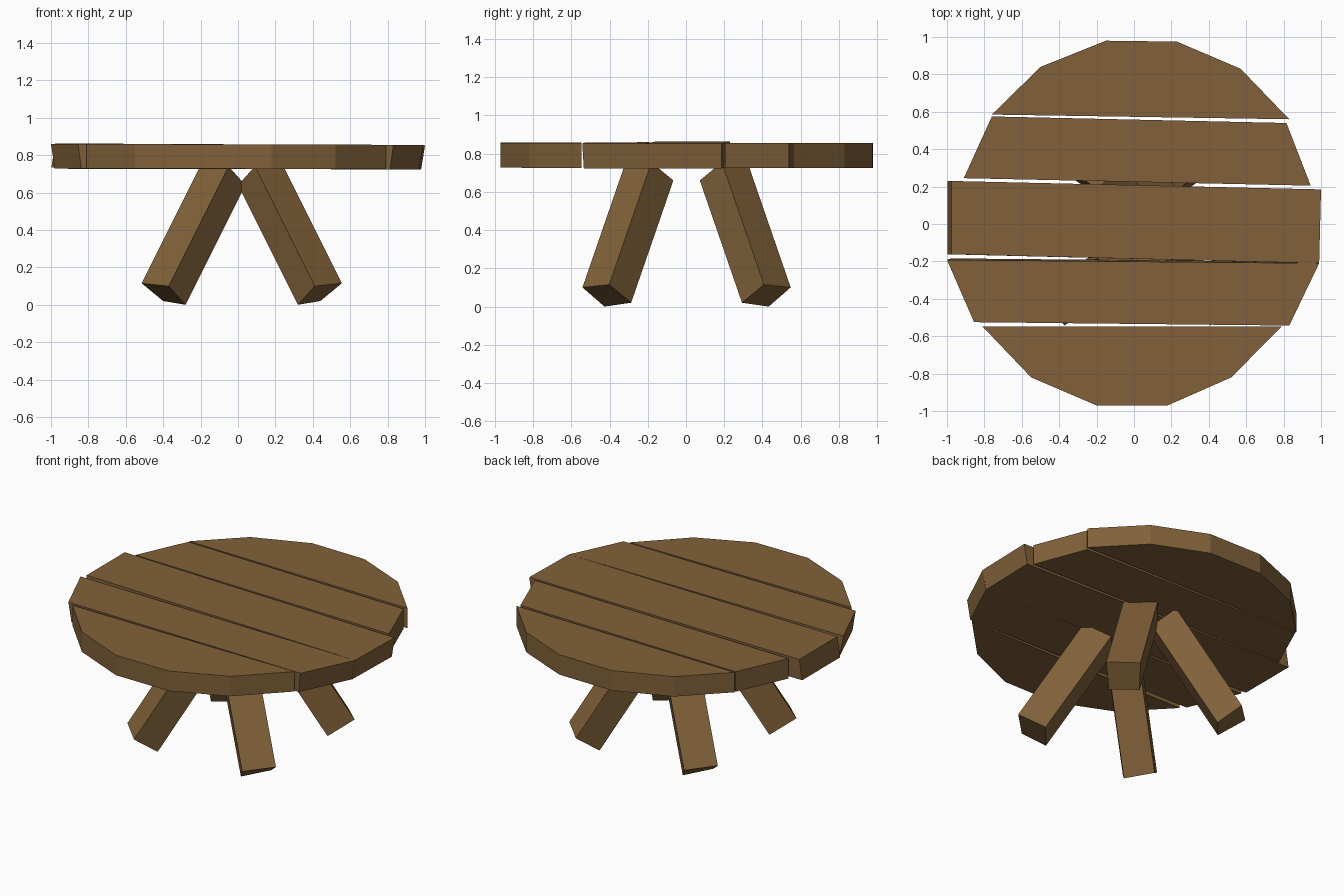
import bpy, bmesh
from mathutils import Vector

if "Cube" in bpy.data.objects:
    bpy.data.objects.remove(bpy.data.objects["Cube"])

wood = bpy.data.materials.new("brown wood")
wood.diffuse_color = (0.22, 0.12, 0.042, 1)
wood.use_nodes = True
wood.node_tree.nodes["Principled BSDF"].inputs["Base Color"].default_value = wood.diffuse_color


def prism(name, lower, upper):
    """Solid between two matching counter-clockwise outlines."""
    bm = bmesh.new()
    lo = [bm.verts.new(p) for p in lower]
    up = [bm.verts.new(p) for p in upper]
    n = len(lo)
    bm.faces.new(lo[::-1])
    bm.faces.new(up)
    for i in range(n):
        j = (i + 1) % n
        bm.faces.new((lo[i], lo[j], up[j], up[i]))
    bmesh.ops.recalc_face_normals(bm, faces=bm.faces)
    mesh = bpy.data.meshes.new(name)
    bm.to_mesh(mesh)
    bm.free()
    mesh.materials.append(wood)
    ob = bpy.data.objects.new(name, mesh)
    bpy.context.collection.objects.link(ob)
    return ob


# Table top planks: outline, underside shift (x, y), underside x scale, top height at left and right
planks = {
    "back_plank": ([(-.76, .585), (.83, .56), (.57, .83), (.23, .975), (-.15, .98), (-.5, .84)],
                   (0, 0), 1, .857, .855),
    "mid_back_plank": ([(-.91, .245), (.945, .205), (.815, .54), (-.76, .575)],
                       (0, 0), 1, .857, .855),
    "middle_plank": ([(-.977, -.162), (.99, -.21), (1, .185), (-.977, .23)],
                     (-.021, 0), 1, .863, .853),
    "mid_front_plank": ([(-.855, -.525), (.83, -.543), (.99, -.21), (-1, -.192)],
                        (0, .008), .98, .86, .853),
    "front_plank": ([(-.81, -.548), (-.55, -.82), (-.2, -.97), (.18, -.97), (.52, -.82), (.79, -.548)],
                    (0, 0), 1, .86, .855),
}
for name, (pts, (sx, sy), k, zl, zr) in planks.items():
    tops = [(x, y, zl + (zr - zl) * (x + 1) / 2) for x, y in pts]
    lows = [(x * k + sx, y + sy, z - .13) for x, y, z in tops]
    prism(name, lows, tops)

# Four splayed square legs, mirrored about the leg centre
foot = [Vector(p) for p in ((-.30, -.43, 0), (-.42, -.29, .02),
                            (-.535, -.405, .115), (-.39, -.545, .10))]
rise = Vector((.5, .345, 1)) * .64
for sx, side in ((1, "left"), (-1, "right")):
    for sy, end in ((1, "front"), (-1, "back")):
        place = lambda v: (v.x * sx + .02, v.y * sy + .003, v.z)
        prism(f"{end}_{side}_leg", [place(v) for v in foot],
              [place(v + rise) for v in foot])
